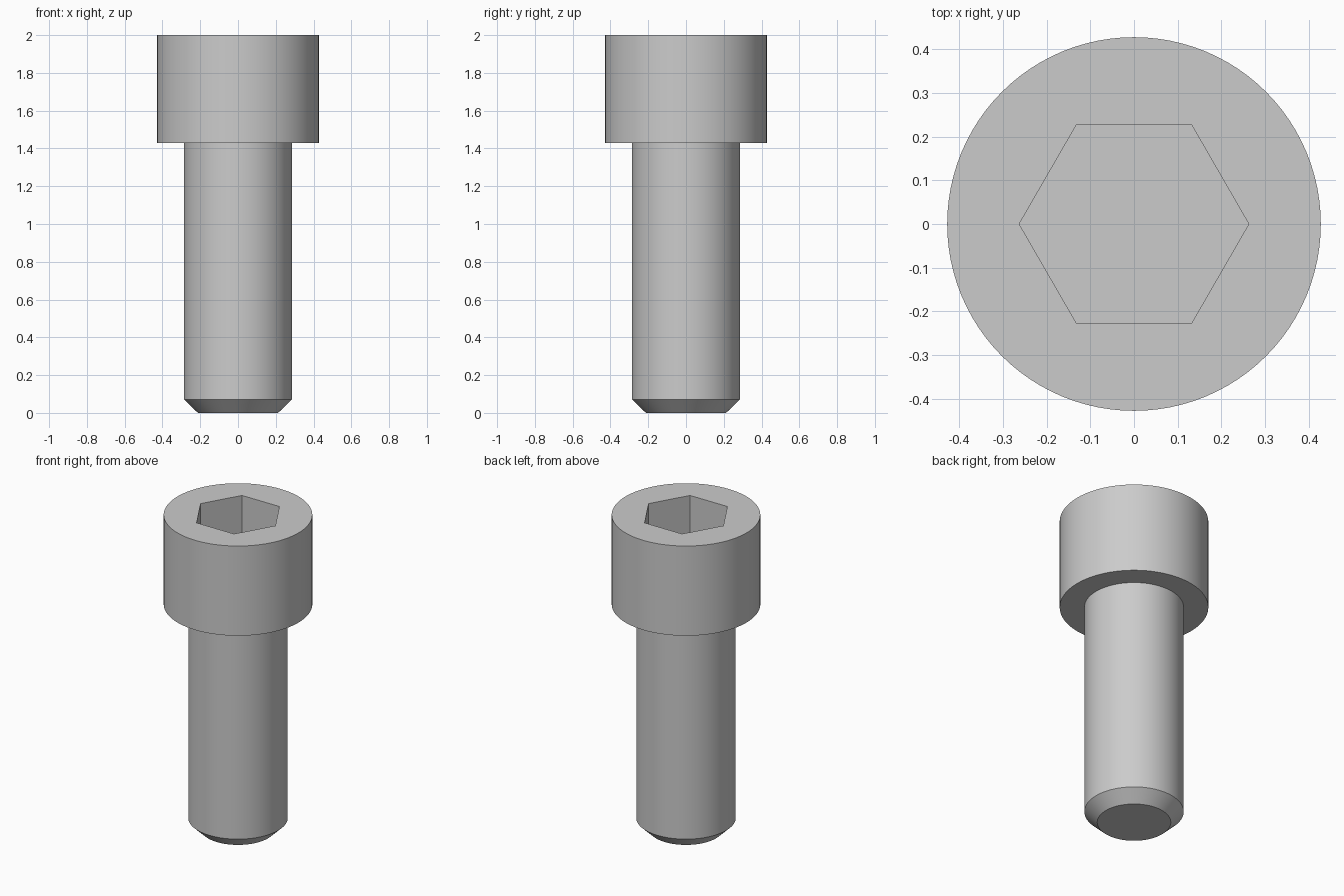
import bpy
import bmesh
import math
from mathutils import Matrix

cube = bpy.data.objects.get("Cube")
if cube:
    bpy.data.objects.remove(cube, do_unlink=True)

HEAD_R, SHANK_R, TIP_R, SOCKET_R = 0.428, 0.286, 0.212, 0.263
TOP, HEAD_BASE, CHAMFER, SOCKET_FLOOR = 2.0, 1.43, 0.071, 1.71
SEGMENTS = 96

steel = bpy.data.materials.new("steel grey")
steel.use_nodes = True
grey = (0.6, 0.6, 0.6, 1.0)
steel.diffuse_color = grey
steel.node_tree.nodes["Principled BSDF"].inputs["Base Color"].default_value = grey

bm = bmesh.new()


def ring(radius, z, sides=SEGMENTS, cap=False):
    """Add a horizontal ring and return its edges."""
    verts = bmesh.ops.create_circle(
        bm, cap_ends=cap, segments=sides, radius=radius,
        matrix=Matrix.Translation((0, 0, z)))["verts"]
    # start the hexagon with a corner on the x axis
    if sides == 6:
        turn = -math.atan2(verts[0].co.y, verts[0].co.x)
        bmesh.ops.rotate(bm, verts=verts, matrix=Matrix.Rotation(turn, 3, "Z"))
    return list({e for v in verts for e in v.link_edges})


# Outer body: tip, chamfer, shank, head
outer = [ring(TIP_R, 0, cap=True), ring(SHANK_R, CHAMFER),
         ring(SHANK_R, HEAD_BASE), ring(HEAD_R, HEAD_BASE), ring(HEAD_R, TOP)]
for lower, upper in zip(outer, outer[1:]):
    bmesh.ops.bridge_loops(bm, edges=lower + upper)

# Hexagonal socket with a flat floor
socket_rim = ring(SOCKET_R, TOP, 6)
socket_floor = ring(SOCKET_R, SOCKET_FLOOR, 6, cap=True)
bmesh.ops.bridge_loops(bm, edges=socket_rim + socket_floor)

# Flat top face around the socket
bmesh.ops.triangle_fill(bm, edges=outer[-1] + socket_rim,
                        use_beauty=True, normal=(0, 0, 1))
bmesh.ops.recalc_face_normals(bm, faces=bm.faces)

mesh = bpy.data.meshes.new("socket_head_bolt")
bm.to_mesh(mesh)
bm.free()
mesh.materials.append(steel)
bolt = bpy.data.objects.new("socket_head_bolt", mesh)
bpy.context.collection.objects.link(bolt)

bpy.ops.object.select_all(action="DESELECT")
bolt.select_set(True)
bpy.context.view_layer.objects.active = bolt
bpy.ops.object.shade_smooth_by_angle(angle=math.radians(30))
